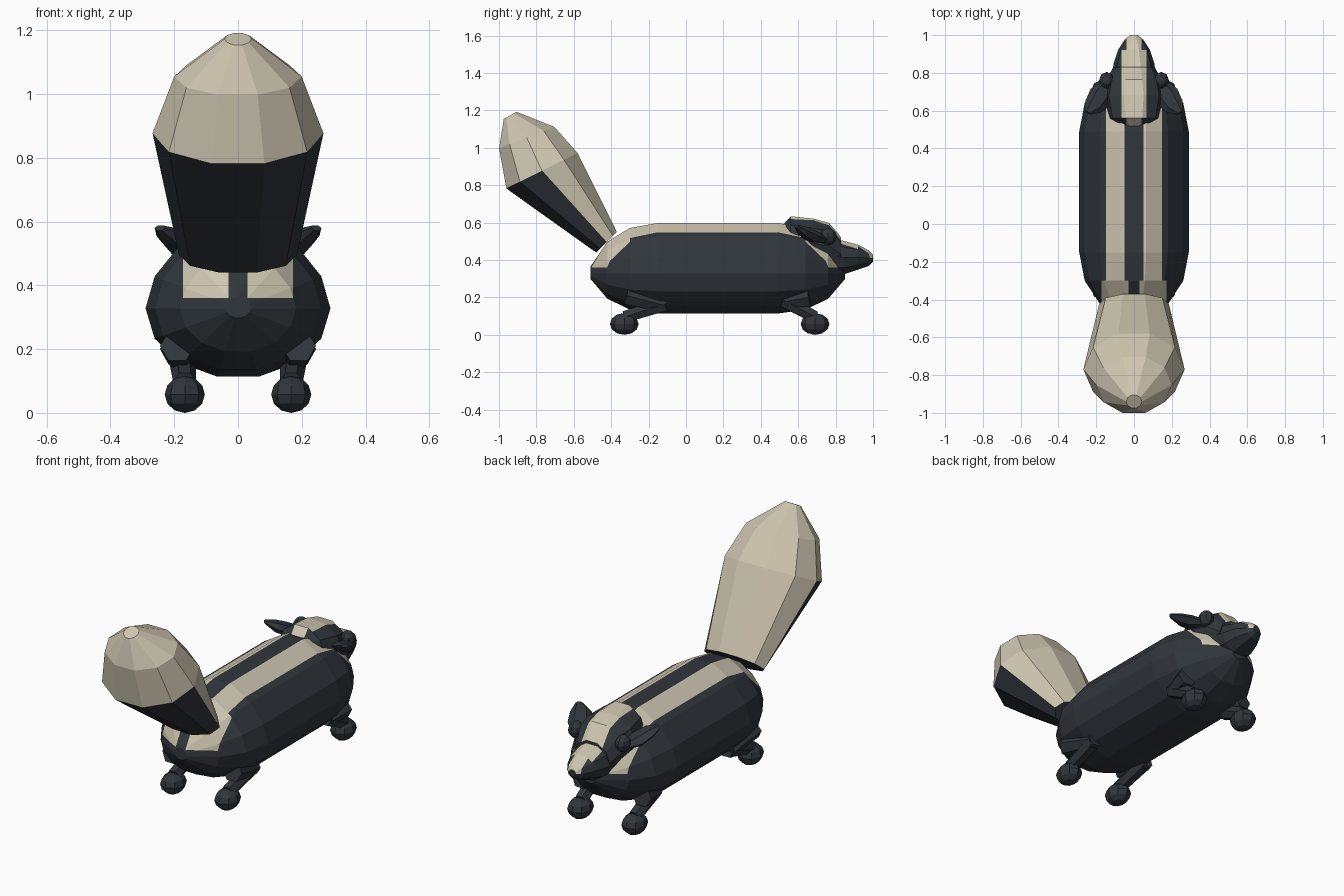
import bpy
import bmesh
from math import sin, cos, pi
from mathutils import Vector, Matrix

if "Cube" in bpy.data.objects:
    bpy.data.objects.remove(bpy.data.objects["Cube"])


def make_material(name, colour):
    m = bpy.data.materials.new(name)
    m.use_nodes = True
    m.diffuse_color = colour
    m.node_tree.nodes["Principled BSDF"].inputs["Base Color"].default_value = colour
    return m


MATS = [make_material("dark fur", (0.03, 0.037, 0.045, 1)),
        make_material("cream fur", (0.62, 0.57, 0.44, 1))]


def finish(name, bm, cuts=(), rule=None):
    """Cut the mesh at planes (axis, offset), then paint cream where rule holds."""
    for axis, offset in cuts:
        n = Vector((0, 0, 0))
        n[axis] = 1
        bmesh.ops.bisect_plane(bm, geom=bm.verts[:] + bm.edges[:] + bm.faces[:],
                               plane_co=n * offset, plane_no=n, dist=1e-5)
    bmesh.ops.recalc_face_normals(bm, faces=bm.faces)
    bm.normal_update()
    for f in bm.faces:
        f.material_index = int(bool(rule and rule(f.calc_center_median(), f.normal)))
    mesh = bpy.data.meshes.new(name)
    bm.to_mesh(mesh)
    bm.free()
    for m in MATS:
        mesh.materials.append(m)
    obj = bpy.data.objects.new(name, mesh)
    bpy.context.collection.objects.link(obj)
    return obj


def loft(rings):
    """Skin a list of point rings and cap both ends."""
    bm = bmesh.new()
    loops = [[bm.verts.new(p) for p in ring] for ring in rings]
    n = len(loops[0])
    for a, b in zip(loops, loops[1:]):
        for i in range(n):
            j = (i + 1) % n
            bm.faces.new((a[i], a[j], b[j], b[i]))
    bm.faces.new(loops[0])
    bm.faces.new(loops[-1])
    return bm


def ring(centre, across, up, n):
    c, a, u = Vector(centre), Vector(across), Vector(up)
    return [c + a * cos(2 * pi * i / n) + u * sin(2 * pi * i / n) for i in range(n)]


def limb(name, points, flat=1.0, n=6):
    """Tapered part through (position, radius) pairs."""
    axis = (Vector(points[-1][0]) - Vector(points[0][0])).normalized()
    side = axis.cross(Vector((0, 0, 1))).normalized()
    up = side.cross(axis)
    return finish(name, loft([ring(p, side * r, up * r * flat, n) for p, r in points]))


def ball(name, centre, radii, u=8, v=6):
    bm = bmesh.new()
    bmesh.ops.create_uvsphere(bm, u_segments=u, v_segments=v, radius=1)
    bmesh.ops.transform(bm, verts=bm.verts,
                        matrix=Matrix.Translation(centre) @ Matrix.Diagonal((*radii, 1)))
    return finish(name, bm)


def both(*values):
    return [(0, s * v) for v in values for s in (1, -1)]


# Body: long barrel with a slightly raised back and two stripes
def body_ring(y, k, n=14):
    pts = []
    for i in range(n):
        s = sin(2 * pi * i / n)
        rise = s * (0.22 + (0.06 * s * s if s > 0 else 0))
        pts.append((0.29 * k * cos(2 * pi * i / n), y, 0.328 + rise * k))
    return pts


def body_stripe(c, n):
    x = abs(c.x)
    if c.z < 0.36 or n.z < -0.1:
        return False
    if -0.3 < c.y < 0.65:
        return 0.05 < x < 0.148 and c.z > 0.45
    return 0.03 < x < 0.172


half = [(0.68, 0.14), (0.59, 0.63), (0.47, 0.9), (0.32, 1)]
stations = [(0.17 - d, k) for d, k in half] + [(0.17 + d, k) for d, k in reversed(half)]
finish("body", loft([body_ring(y, k) for y, k in stations]),
       both(0.03, 0.05, 0.148, 0.172) + [(2, 0.36)], body_stripe)

# Tail: flaring brush, dark underneath up to the widest ring
tail = [ring((0, y, z), (rx, 0, 0), (0, dy, dz), 10) for y, z, rx, dy, dz in (
    (-0.425, 0.495, 0.185, 0.058, 0.058), (-0.77, 0.877, 0.268, 0.2, 0.1),
    (-0.852, 1.055, 0.2, 0.155, 0.06), (-0.94, 1.173, 0.042, 0.036, 0.02))]


def tail_cream(c, n):
    past_flare = (c.y + 0.77) * -0.45 + (c.z - 0.877) * 0.89 > 0
    return past_flare or n.z > 0.05


finish("tail", loft(tail), (), tail_cream)


# Head and snout with a centre blaze
def head_ring(y, z, rx, rz):
    return ring((0, y, z), (rx, 0, 0), (0, 0, rz), 10)


finish("head", loft([head_ring(*r) for r in (
    (0.515, 0.54, 0.075, 0.05), (0.56, 0.51, 0.14, 0.13), (0.68, 0.49, 0.165, 0.138),
    (0.765, 0.475, 0.145, 0.13), (0.83, 0.43, 0.11, 0.095))]),
    both(0.04, 0.065),
    lambda c, n: n.z > 0.1 and abs(c.x) < (0.04 if c.y < 0.6 else 0.065))

finish("snout", loft([head_ring(*r) for r in (
    (0.79, 0.42, 0.115, 0.1), (0.85, 0.413, 0.108, 0.092), (0.92, 0.415, 0.085, 0.07),
    (0.975, 0.41, 0.05, 0.045), (1.0, 0.41, 0.02, 0.02))]),
    both(0.04, 0.065),
    lambda c, n: n.z > 0.1 and abs(c.x) < (0.065 if c.y < 0.93 else 0.04))

# Paired parts
for side, s in (("left", 1), ("right", -1)):
    limb(side + "_ear", [((s * 0.13, 0.76, 0.5), 0.03), ((s * 0.175, 0.68, 0.525), 0.065),
                         ((s * 0.21, 0.625, 0.555), 0.055), ((s * 0.245, 0.59, 0.58), 0.02)],
         flat=0.5)
    ball(side + "_eye", (s * 0.145, 0.76, 0.525), (0.04, 0.045, 0.045))
    # Folded legs: thigh runs to the knee, shank runs to the paw
    for end, hip, knee, paw in (("rear", (-0.32, 0.21), (-0.11, 0.155), -0.33),
                                ("front", (0.66, 0.2), (0.52, 0.175), 0.69)):
        limb(f"{side}_{end}_thigh", [((s * 0.19, *hip), 0.055), ((s * 0.175, *knee), 0.04)])
        limb(f"{side}_{end}_shank", [((s * 0.175, knee[0], knee[1] + 0.01), 0.042),
                                     ((s * 0.167, paw, 0.095), 0.036)])
        ball(f"{side}_{end}_paw", (s * 0.167, paw, 0.058), (0.063, 0.077, 0.058))
